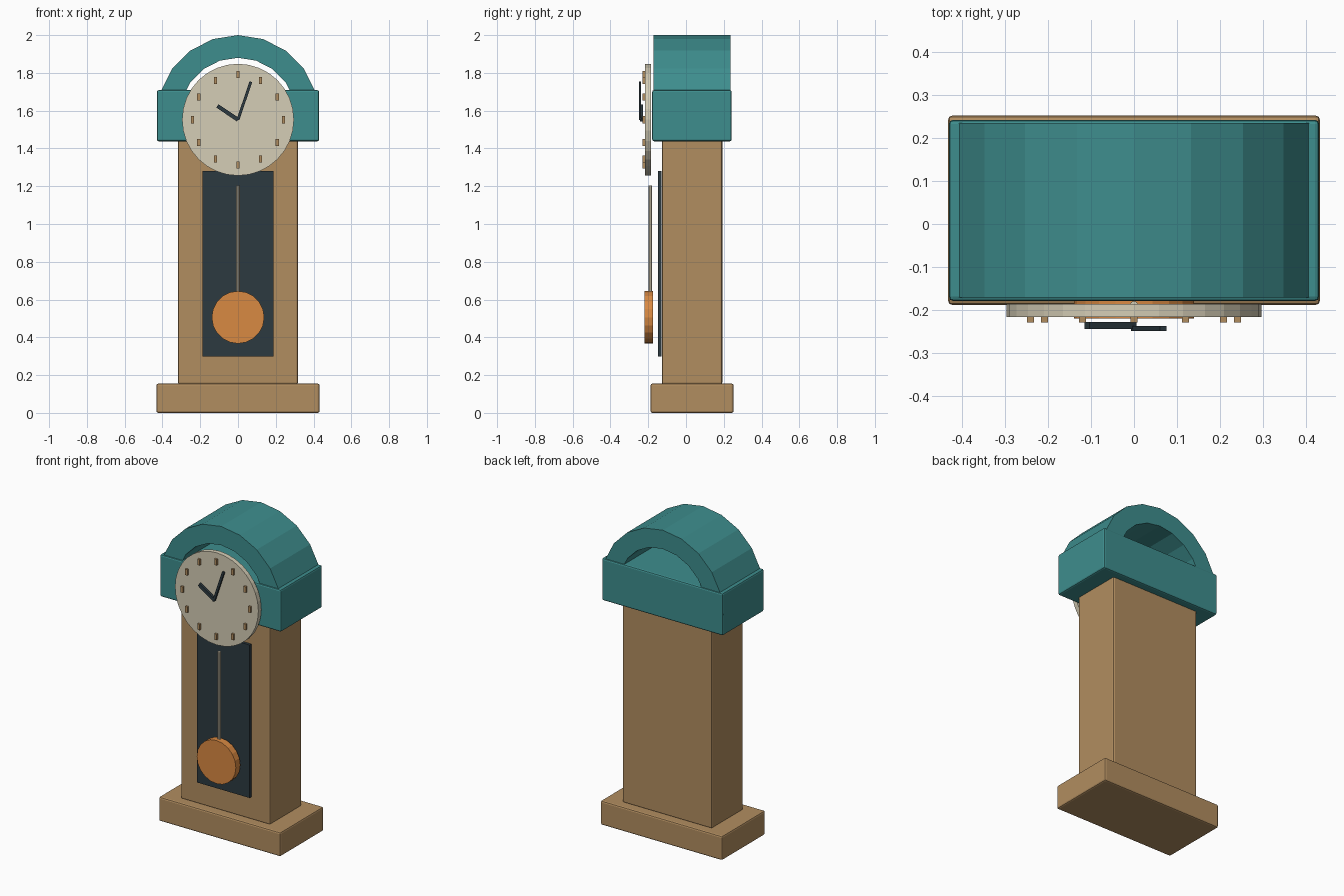
import bpy, bmesh
from math import sin, cos, pi, radians, atan2, hypot
from mathutils import Matrix

if "Cube" in bpy.data.objects:
    bpy.data.objects.remove(bpy.data.objects["Cube"])


def material(name, rgb):
    m = bpy.data.materials.new(name)
    m.diffuse_color = [(c / 255) ** 2.2 for c in rgb] + [1]
    m.use_nodes = True
    m.node_tree.nodes["Principled BSDF"].inputs["Base Color"].default_value = m.diffuse_color
    return m


WOOD = material("wood", (176, 140, 96))
TEAL = material("teal_paint", (64, 140, 140))
CREAM = material("cream", (212, 204, 180))
DARK = material("dark", (48, 60, 66))
COPPER = material("copper", (216, 136, 68))


def finish(name, bm, mat):
    bmesh.ops.recalc_face_normals(bm, faces=bm.faces)
    me = bpy.data.meshes.new(name)
    bm.to_mesh(me)
    bm.free()
    me.materials.append(mat)
    ob = bpy.data.objects.new(name, me)
    bpy.context.collection.objects.link(ob)
    return ob


def box(name, mat, x, y, z, bevel=0, tilt=0):
    """Box from (min, max) ranges; tilt turns it about its centre in the XZ plane."""
    size = [b - a for a, b in (x, y, z)]
    mid = [(a + b) / 2 for a, b in (x, y, z)]
    bm = bmesh.new()
    bmesh.ops.create_cube(bm, size=1)
    bmesh.ops.scale(bm, vec=size, verts=bm.verts)
    bmesh.ops.rotate(bm, matrix=Matrix.Rotation(tilt, 3, 'Y'), verts=bm.verts)
    bmesh.ops.translate(bm, vec=mid, verts=bm.verts)
    ob = finish(name, bm, mat)
    if bevel:
        mod = ob.modifiers.new("bevel", 'BEVEL')
        mod.width, mod.segments = bevel, 2
    return ob


def prism(name, mat, outline, y0, y1):
    """Extrude an XZ outline from y0 to y1."""
    bm = bmesh.new()
    face = bm.faces.new([bm.verts.new((px, y0, pz)) for px, pz in outline])
    ext = bmesh.ops.extrude_face_region(bm, geom=[face])
    verts = [v for v in ext["geom"] if isinstance(v, bmesh.types.BMVert)]
    bmesh.ops.translate(bm, vec=(0, y1 - y0, 0), verts=verts)
    return finish(name, bm, mat)


def arc(r, cz, n, start=0, sweep=2 * pi, ends=False):
    return [(r * cos(start + sweep * i / n), cz + r * sin(start + sweep * i / n))
            for i in range(n + ends)]


# Case
box("base", WOOD, (-.432, .432), (-.188, .252), (0, .155), .01)
box("body", WOOD, (-.317, .317), (-.128, .192), (.15, 1.46), .01)
box("head", TEAL, (-.43, .43), (-.179, .242), (1.438, 1.709), .01)

# Open arched hood, rising out of the head
hood = arc(.43, 1.57, 10, 0, pi, True) + arc(.31, 1.57, 10, pi, -pi, True)
prism("arched_hood", TEAL, hood, -.171, .235)

# Pendulum window
box("window_panel", DARK, (-.187, .187), (-.149, -.131), (.298, 1.28))

# Pendulum
bm = bmesh.new()
bmesh.ops.create_cone(bm, cap_ends=True, segments=10, radius1=.01, radius2=.01, depth=.7,
                      matrix=Matrix.Translation((0, -.189, .853)))
finish("pendulum_rod", bm, CREAM)
prism("pendulum_bob", COPPER, arc(.139, .506, 20), -.22, -.174)

# Dial with twelve upright markers
CZ = 1.552
prism("dial", CREAM, arc(.296, CZ, 32), -.216, -.186)
for i, (mx, mz) in enumerate(arc(.24, CZ, 12)):
    box(f"hour_marker_{i + 1}", WOOD, (mx - .008, mx + .008), (-.229, -.212),
        (mz - .019, mz + .019))


# Hands
def hand(name, dx, dz, width, y):
    half = hypot(dx, dz) / 2
    cx, cz = dx / 2, CZ + dz / 2
    box(name, DARK, (cx - width / 2, cx + width / 2), y, (cz - half, cz + half),
        tilt=atan2(dx, dz))


hand("hour_hand", -.109, .073, .021, (-.244, -.228))
hand("minute_hand", .068, .201, .015, (-.249, -.237))
